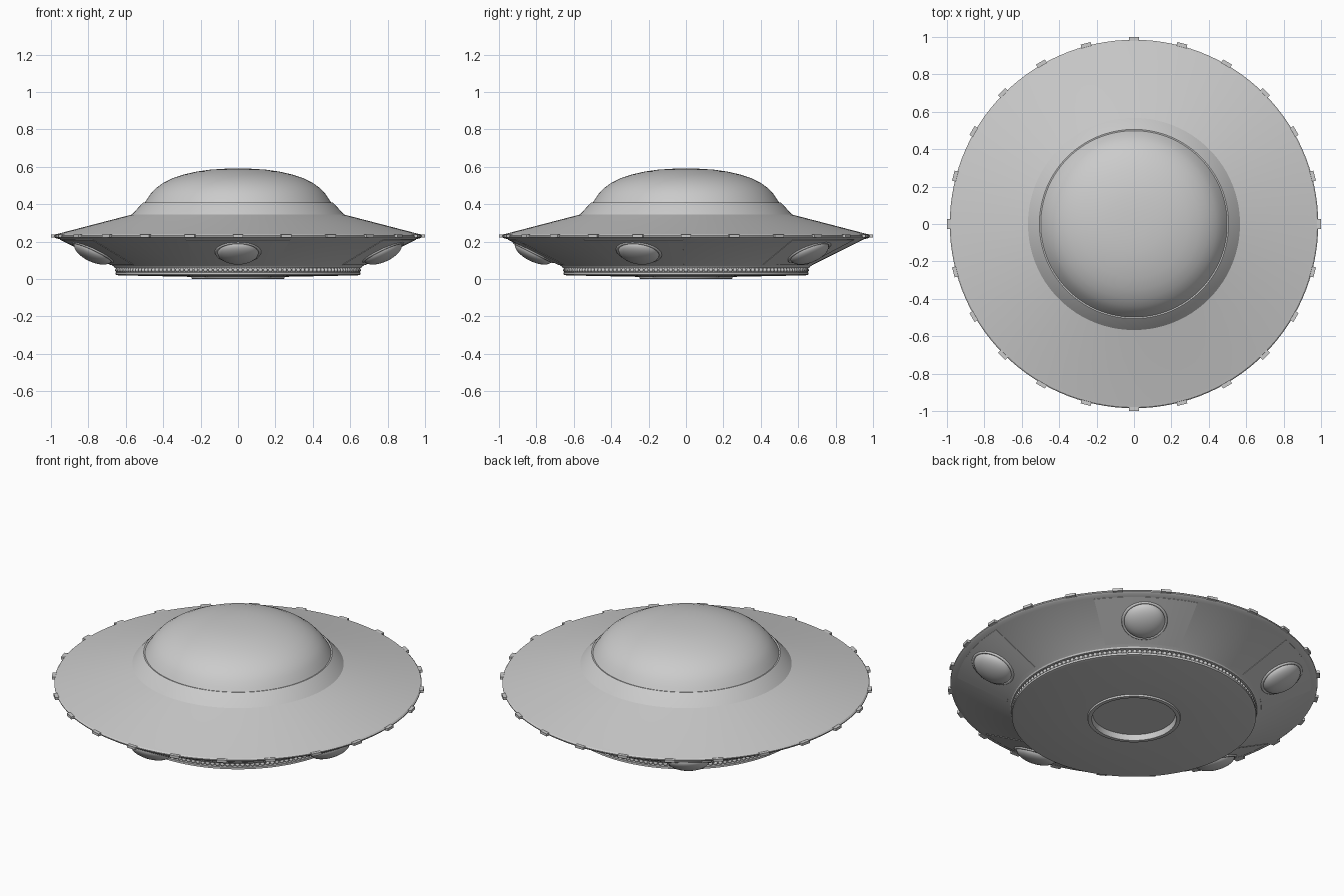
import bpy, bmesh
from math import radians, cos, sin, tau, atan2, pi
from mathutils import Matrix

if "Cube" in bpy.data.objects:
    bpy.data.objects.remove(bpy.data.objects["Cube"])


def finish(bm, name, angle=30):
    bmesh.ops.remove_doubles(bm, verts=bm.verts, dist=1e-5)
    bmesh.ops.recalc_face_normals(bm, faces=bm.faces)
    me = bpy.data.meshes.new(name)
    bm.to_mesh(me)
    bm.free()
    me.polygons.foreach_set("use_smooth", [True] * len(me.polygons))
    me.set_sharp_from_angle(angle=radians(angle))
    ob = bpy.data.objects.new(name, me)
    bpy.context.collection.objects.link(ob)
    return ob


def lathe(bm, profile, steps=120, start=0.0, sweep=tau, closed=False):
    """Revolve (radius, z) points round z; a partial sweep gets end caps."""
    full = abs(sweep - tau) < 1e-6
    rings = []
    for i in range(steps + 1):
        a = start + sweep * i / steps
        rings.append([bm.verts.new((r * cos(a), r * sin(a), z)) for r, z in profile])
    n = len(profile)
    for r0, r1 in zip(rings, rings[1:]):
        for j in range(n if closed else n - 1):
            k = (j + 1) % n
            if profile[j][0] == 0:
                r1[j].co = r0[j].co
                bm.faces.new((r0[j], r1[k], r0[k]))
            elif profile[k][0] == 0:
                bm.faces.new((r0[j], r1[j], r0[k]))
            else:
                bm.faces.new((r0[j], r1[j], r1[k], r0[k]))
    if not full:
        bm.faces.new(rings[0])
        bm.faces.new(rings[-1])


def lathe_object(name, profile, **kw):
    bm = bmesh.new()
    lathe(bm, profile, **kw)
    loose = [v for v in bm.verts if not v.link_faces]
    bmesh.ops.delete(bm, geom=loose, context='VERTS')
    return finish(bm, name)


# Saucer hull: recessed belly hatch, stepped base, lower cone, rim, upper cone
lathe_object("hull", [
    (0, 0.035), (0.222, 0.035), (0.227, 0.002), (0.235, 0), (0.248, 0.002), (0.25, 0.012),
    (0.64, 0.02), (0.655, 0.024), (0.655, 0.036), (0.643, 0.038), (0.643, 0.058),
    (0.66, 0.06), (0.664, 0.068), (0.678, 0.076), (0.955, 0.214), (0.975, 0.219),
    (0.984, 0.226), (0.985, 0.232), (0.978, 0.239), (0.96, 0.243),
    (0.567, 0.345), (0.512, 0.405), (0.506, 0.41), (0.497, 0.408), (0, 0.408)])

# Smooth cabin dome
lathe_object("dome", [
    (0.5, 0.406), (0.488, 0.425), (0.468, 0.455), (0.44, 0.485), (0.4, 0.514), (0.35, 0.539),
    (0.29, 0.559), (0.22, 0.575), (0.15, 0.585), (0.07, 0.590), (0, 0.591)])

# Ring of small beads around the base
bm = bmesh.new()
BEADS = 150
for i in range(BEADS):
    m = Matrix.Rotation(tau * i / BEADS, 4, 'Z') @ Matrix.Translation((0.646, 0, 0.048))
    bmesh.ops.create_uvsphere(bm, u_segments=8, v_segments=6, radius=0.0115, matrix=m)
finish(bm, "base_beads", 60)

# Rim light blocks
bm = bmesh.new()
for i in range(24):
    m = (Matrix.Rotation(tau * i / 24, 4, 'Z') @ Matrix.Translation((0.986, 0, 0.23))
         @ Matrix.Diagonal((0.028, 0.055, 0.015, 1)))
    bmesh.ops.create_cube(bm, size=1, matrix=m)
finish(bm, "rim_lights")

# Five underside panels, each with a collared bulging pod
slope = atan2(0.138, 0.277)
pods, collars, panels = bmesh.new(), bmesh.new(), bmesh.new()
for i in range(5):
    a = -pi / 2 + tau * i / 5
    place = (Matrix.Rotation(a, 4, 'Z') @ Matrix.Translation((0.815, 0, 0.144))
             @ Matrix.Rotation(pi - slope, 4, 'Y'))
    bmesh.ops.create_uvsphere(pods, u_segments=40, v_segments=20, radius=1,
                              matrix=place @ Matrix.Diagonal((0.11, 0.11, 0.05, 1)))
    ring = bmesh.new()
    lathe(ring, [(0.116 + 0.008 * cos(tau * k / 8), 0.008 * sin(tau * k / 8)) for k in range(8)],
          steps=40, closed=True)
    ring.transform(place)
    tmp = bpy.data.meshes.new("tmp")
    ring.to_mesh(tmp)
    ring.free()
    collars.from_mesh(tmp)
    bpy.data.meshes.remove(tmp)
    lathe(panels, [(0.682, 0.078), (0.683, 0.0755), (0.951, 0.2095), (0.95, 0.2115)],
          steps=12, start=a - radians(17), sweep=radians(34), closed=True)
finish(pods, "pods", 60)
finish(collars, "pod_collars", 60)
finish(panels, "underside_panels")
